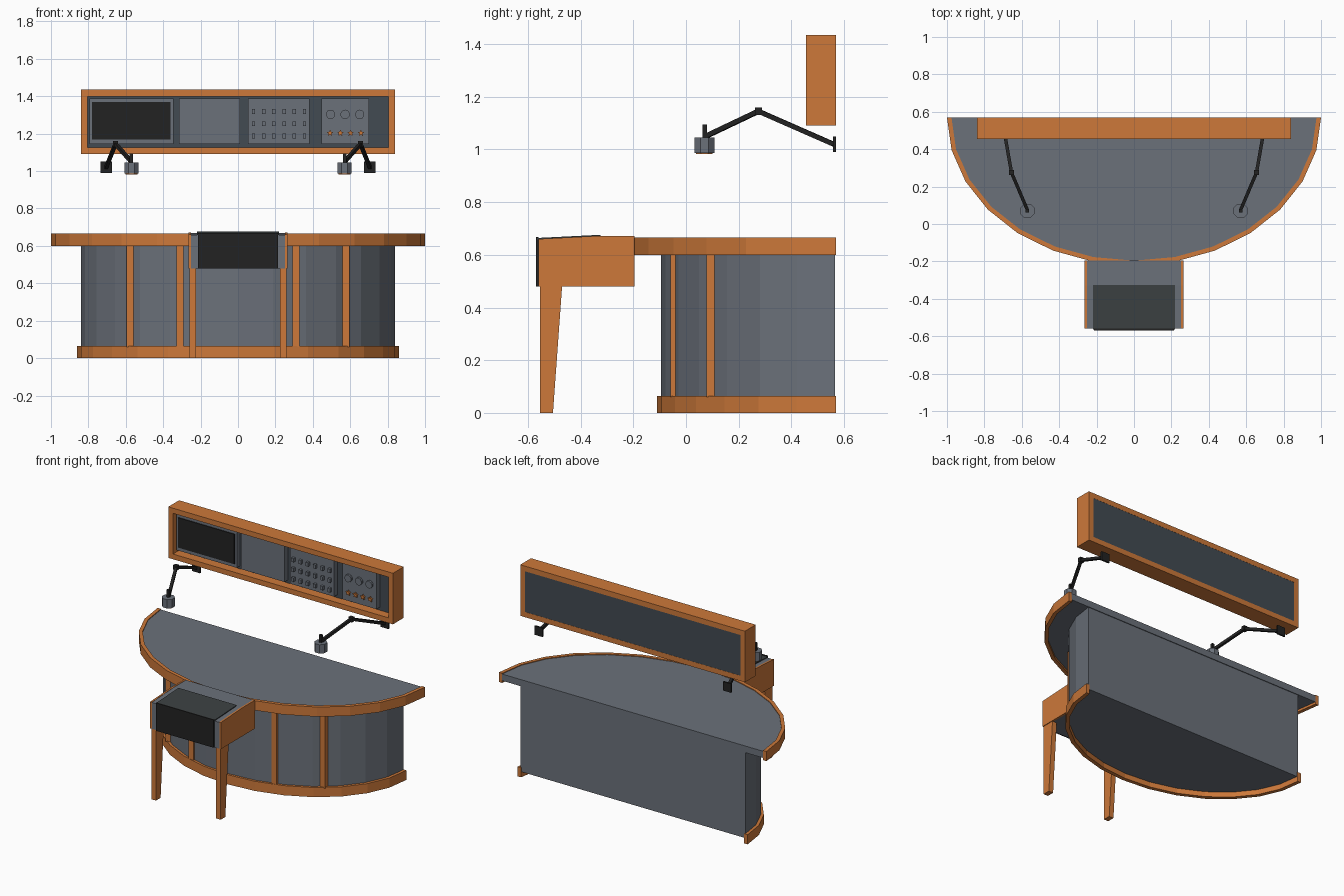
import bpy, bmesh
from math import sin, cos, pi
from mathutils import Vector

cube = bpy.data.objects.get("Cube")
if cube:
    bpy.data.objects.remove(cube, do_unlink=True)


def material(name, r, g, b):
    m = bpy.data.materials.new(name)
    m.use_nodes = True
    m.diffuse_color = (r, g, b, 1)
    m.node_tree.nodes["Principled BSDF"].inputs["Base Color"].default_value = (r, g, b, 1)
    return m


ORANGE = material("orange wood", .61, .19, .042)
GREY = material("grey panel", .147, .165, .195)
SLATE = material("dark slate", .055, .069, .084)
CHARCOAL = material("charcoal", .045, .053, .055)
BLACK = material("black", .016, .016, .016)

BACK = .57      # y of the straight rear edge
SEGMENTS = 14   # facets of the half-oval plan


def finish(name, bm, mat):
    bmesh.ops.recalc_face_normals(bm, faces=bm.faces)
    mesh = bpy.data.meshes.new(name)
    bm.to_mesh(mesh)
    bm.free()
    mesh.materials.append(mat)
    ob = bpy.data.objects.new(name, mesh)
    bpy.context.collection.objects.link(ob)
    return ob


def prism(name, points, offset, mat):
    """Extrude a flat outline of 3D points along an offset."""
    bm = bmesh.new()
    face = bm.faces.new([bm.verts.new(p) for p in points])
    ext = bmesh.ops.extrude_face_region(bm, geom=[face], use_keep_orig=True)
    moved = [v for v in ext["geom"] if isinstance(v, bmesh.types.BMVert)]
    bmesh.ops.translate(bm, verts=moved, vec=offset)
    return finish(name, bm, mat)


def box(name, x, y, z, mat):
    pts = [(x[0], y[0], z[0]), (x[1], y[0], z[0]), (x[1], y[1], z[0]), (x[0], y[1], z[0])]
    return prism(name, pts, (0, 0, z[1] - z[0]), mat)


def oval(a, b, back=BACK):
    angles = [pi * i / SEGMENTS for i in range(SEGMENTS + 1)]
    return [(a * cos(t), min(back, BACK - b * sin(t))) for t in angles]


def half_oval(name, a, b, z0, z1, mat, back=BACK):
    prism(name, [(x, y, z0) for x, y in oval(a, b, back)], (0, 0, z1 - z0), mat)


def rim(name, a, b, thick, z0, z1, mat):
    outline = oval(a, b) + oval(a - thick, b - thick)[::-1]
    prism(name, [(x, y, z0) for x, y in outline], (0, 0, z1 - z0), mat)


def rod(name, p, q, width, mat):
    p, q = Vector(p), Vector(q)
    bm = bmesh.new()
    bmesh.ops.create_cube(bm, size=1)
    bmesh.ops.scale(bm, verts=bm.verts, vec=(width, width, (q - p).length))
    ob = finish(name, bm, mat)
    ob.rotation_euler = (q - p).to_track_quat('Z', 'Y').to_euler()
    ob.location = (p + q) / 2


def disc(x, z, y, radii):
    """Outline facing the front, alternating through the given radii."""
    n = 10
    return [(x + radii[i % 2] * sin(2 * pi * i / n), y, z + radii[i % 2] * cos(2 * pi * i / n))
            for i in range(n)]


# Desk: top, cabinet and base
half_oval("desk_top", .978, .768, .615, .66, GREY)
rim("desk_top_rim", 1, .79, .024, .6, .665, ORANGE)
half_oval("cabinet", .84, .665, .035, .616, GREY, BACK - .005)
rim("base_rim", .86, .68, .026, 0, .065, ORANGE)

# Upright battens on the curved cabinet front
for side in (-1, 1):
    for x, y in ((.31, -.05), (.578, .085)):
        box("batten", (side * x - .018, side * x + .018), (y - .008, y + .05), (.06, .605), ORANGE)

# Front console box with sloping top
profile = [(-.56, .48), (-.195, .48), (-.195, .67), (-.33, .67), (-.56, .658)]
prism("console_box", [(-.252, y, z) for y, z in profile], (.504, 0, 0), GREY)
for side in (-1, 1):
    prism("console_side", [(side * .252, y, z + (.002 if z > .5 else 0)) for y, z in profile],
          (side * .012, 0, 0), ORANGE)
    leg = [(-.555, 0), (-.505, 0), (-.47, .485), (-.555, .485)]
    prism("front_leg", [(side * .225, y, z) for y, z in leg], (side * .034, 0, 0), ORANGE)
box("console_front_plate", (-.215, .215), (-.569, -.56), (.48, .668), BLACK)
plate = [(-.565, .658), (-.325, .67), (-.325, .676), (-.565, .664)]
prism("console_top_plate", [(-.218, y, z) for y, z in plate], (.436, 0, 0), CHARCOAL)

# Overhead cabinet: frame and backing
FRONT = .455
for z in ((1.09, 1.125), (1.4, 1.435)):
    box("overhead_rail", (-.84, .84), (FRONT, BACK), z, ORANGE)
for x in ((-.84, -.805), (.805, .84)):
    box("overhead_end", x, (FRONT, BACK), (1.125, 1.4), ORANGE)
box("overhead_backing", (-.805, .805), (.515, BACK - .001), (1.125, 1.4), SLATE)

# Instrument modules
MODULE_Y = .48
for name, x in (("screen_module", (-.795, -.345)), ("blank_module", (-.315, .012)),
                ("button_module", (.053, .383)), ("dial_module", (.447, .7))):
    box(name, x, (MODULE_Y, .52), (1.145, 1.388), GREY)
box("screen", (-.78, -.36), (MODULE_Y - .006, MODULE_Y), (1.168, 1.37), BLACK)
for row in range(3):
    for col in range(6):
        x, z = .083 + col * .0545, 1.187 + row * .066
        box("button", (x - .009, x + .009), (MODULE_Y - .018, MODULE_Y), (z - .013, z + .013), GREY)
for i in range(3):
    prism("dial", disc(.495 + i * .078, 1.303, MODULE_Y, (.025, .025)), (0, -.015, 0), GREY)
for i in range(4):
    prism("small_knob", disc(.492 + i * .055, 1.203, MODULE_Y, (.018, .009)), (0, -.012, 0), ORANGE)

# Jointed lamps on both sides
for s in (-1, 1):
    wall, elbow, head = (s * .705, .56, 1.02), (s * .655, .275, 1.145), (s * .57, .075, 1.05)
    box("lamp_mount", (s * .705 - .03, s * .705 + .03), (.558, .569), (.99, 1.05), BLACK)
    rod("lamp_lower_arm", wall, elbow, .018, BLACK)
    rod("lamp_upper_arm", elbow, head, .018, BLACK)
    box("lamp_elbow", (s * .655 - .014, s * .655 + .014), (.262, .288), (1.13, 1.16), BLACK)
    box("lamp_post", (s * .57 - .009, s * .57 + .009), (.062, .08), (1.04, 1.095), BLACK)
    ring = [(cos(pi * i / 4 + pi / 8), sin(pi * i / 4 + pi / 8)) for i in range(8)]
    prism("lamp_head", [(s * .57 + .041 * u, .07 + .041 * v, .986) for u, v in ring],
          (0, 0, .059), GREY)
    prism("lamp_lens", [(s * .57 + .034 * u, .07 + .034 * v, .982) for u, v in ring],
          (0, 0, .005), ORANGE)
